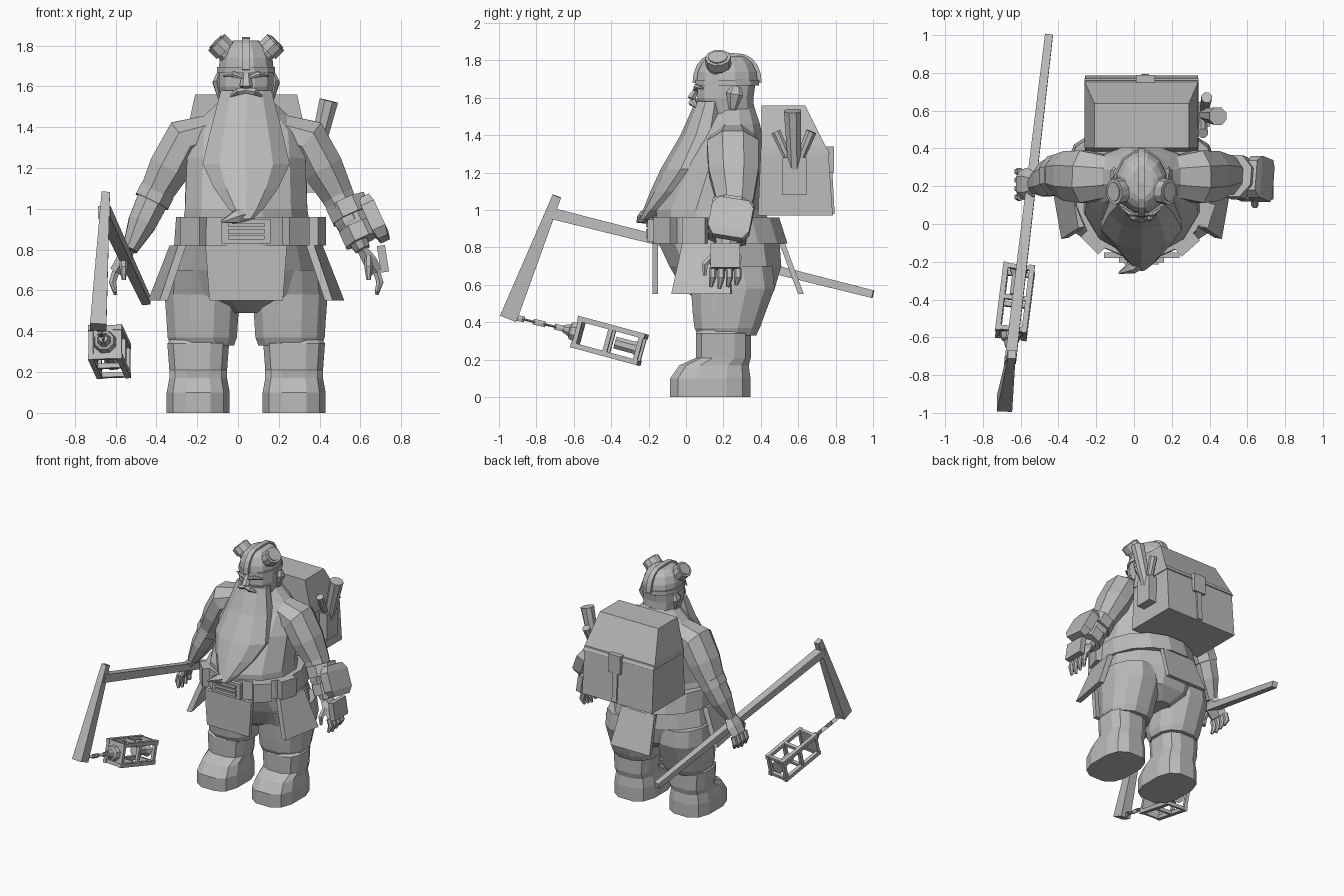
import bpy, bmesh
from math import cos, sin, pi, radians, sqrt, copysign
from mathutils import Vector

default_cube = bpy.data.objects.get("Cube")
if default_cube:
    bpy.data.objects.remove(default_cube)

shade = (.5, .5, .5, 1)
grey = bpy.data.materials.new("plain grey")
grey.use_nodes = True
grey.diffuse_color = shade
grey.node_tree.nodes["Principled BSDF"].inputs["Base Color"].default_value = shade

AXIS_X = Vector((1, 0, 0))
AXIS_Y = Vector((0, 1, 0))
SIDES = {"left": 1, "right": -1}
figure = []


def skin(name, rings):
    """Bridge point rings of equal size and cap both ends."""
    bm = bmesh.new()
    rows = [[bm.verts.new(point) for point in ring] for ring in rings]
    count = len(rows[0])
    for low, high in zip(rows, rows[1:]):
        for i in range(count):
            j = (i + 1) % count
            bm.faces.new((low[i], low[j], high[j], high[i]))
    bm.faces.new(rows[0])
    bm.faces.new(rows[-1])
    bmesh.ops.recalc_face_normals(bm, faces=bm.faces)
    mesh = bpy.data.meshes.new(name)
    bm.to_mesh(mesh)
    bm.free()
    mesh.materials.append(grey)
    obj = bpy.data.objects.new(name, mesh)
    bpy.context.collection.objects.link(obj)
    figure.append(obj)


def section(count, power=1):
    """Unit outline: a square for four sides, otherwise a boxy circle."""
    scale = sqrt(2) if count == 4 else 1
    angles = [2 * pi * (i + .5) / count for i in range(count)]
    return [[copysign(scale * abs(value) ** power, value) for value in (cos(angle), sin(angle))]
            for angle in angles]


def loft(name, levels, count=12, power=1, x=0):
    """Stack level sections given as height, centre y, half width, half depth."""
    outline = section(count, power)
    skin(name, [[(x + u * wide, y + v * deep, z) for u, v in outline]
                for z, y, wide, deep in levels])


def tube(name, path, radii, count=8, up=AXIS_Y, flat=1, side=1):
    """Sections along a path; flat stretches each section towards up."""
    path = [Vector((side * x, y, z)) for x, y, z in path]
    rings = []
    for i, centre in enumerate(path):
        heading = (path[min(i + 1, len(path) - 1)] - path[max(i - 1, 0)]).normalized()
        tall = (up - heading * heading.dot(up)).normalized()
        wide = heading.cross(tall)
        radius = radii[min(i, len(radii) - 1)]
        rings.append([centre + (wide * u + tall * v * flat) * radius for u, v in section(count)])
    skin(name, rings)


def panel(name, angle, width, high, low, thick=.03, radius=.33, flare=0, spread=1):
    """Plate facing outward around the waist."""
    out = Vector((cos(radians(angle)), sin(radians(angle)), 0))
    half = Vector((-out.y, out.x, 0)) * width / 2
    rings = []
    for z, reach, grow in ((high, radius, 1), (low, radius + flare, spread)):
        inner = Vector((0, .16, z)) + out * reach
        outer = inner + out * thick
        edge = half * grow
        rings.append([inner - edge, inner + edge, outer + edge, outer - edge])
    skin(name, rings)


# Torso, hips and belt
BELT_TOP, BELT_LOW, HEM = .96, .82, .55
loft("torso", [(BELT_LOW, .17, .34, .33), (1, .13, .31, .3), (1.25, .19, .3, .23),
               (1.38, .24, .29, .18), (1.46, .25, .21, .15), (1.55, .25, .11, .12)])
loft("hips", [(.49, .25, .1, .15), (.57, .23, .36, .25), (.7, .21, .38, .31), (.85, .17, .34, .34)])
loft("belt", [(BELT_LOW, .18, .36, .37), (BELT_TOP, .16, .35, .345)], count=16)
panel("buckle", -90, .24, BELT_TOP - .01, BELT_LOW + .01, radius=.335)
for height in (.86, .89, .92):
    panel("buckle_bar", -90, .18, height + .01, height - .01, radius=.345)
for angle in (-48, -18, 225):
    panel("belt_pouch", angle, .13, BELT_TOP, BELT_LOW, thick=.06)

# Hanging skirt panels
panel("front_apron", -90, .4, BELT_LOW, HEM, radius=.31, spread=.9)
panel("back_flap", 90, .28, BELT_LOW, HEM, radius=.34, flare=.1, spread=1.2)
for angle in (-10, 190):
    panel("side_flap", angle, .24, BELT_LOW, HEM, radius=.32, thick=.04, flare=.1, spread=1.35)

# Trousers and boots
for label, side in SIDES.items():
    loft(label + "_trouser", [(.33, .22, .16, .16), (.37, .22, .175, .18), (.45, .23, .18, .2),
                              (.58, .25, .19, .23), (.7, .22, .18, .25)], power=.85, x=.215 * side)
    loft(label + "_boot", [(0, .13, .158, .22), (.1, .13, .158, .22), (.17, .15, .145, .19),
                           (.21, .2, .145, .15), (.34, .2, .155, .15), (.37, .2, .13, .13)],
         power=.7, x=.235 * side)

# Arms and hands share one set of joints
collar = Vector((.14, .25, 1.39))
shoulder = Vector((.3, .25, 1.34))
elbow = Vector((.45, .26, 1.06))
wrist = Vector((.57, .21, .8))
knuckles = Vector((.64, .21, .69))
for label, side in SIDES.items():
    tube(label + "_arm", [collar, shoulder, shoulder.lerp(elbow, .5), elbow, elbow.lerp(wrist, .5), wrist],
         [.085, .115, .11, .085, .075, .04], flat=1.3, side=side)
    tube(label + "_palm", [wrist, wrist.lerp(knuckles, .5), knuckles], [.03, .04, .035],
         count=6, flat=2.2, side=side)
    for i in range(4):
        root = knuckles + AXIS_Y * .045 * (i - 1.5)
        middle = root + Vector((.015, 0, -.05))
        tip = root - Vector((0, .01, .11 - .01 * abs(i - 1)))
        tube(label + "_finger", [root, middle, tip], [.02, .02, .01], count=6, side=side)
    thumb_root = wrist - Vector((-.03, .06, .04))
    thumb_joint = thumb_root - AXIS_Y * .05 - Vector((0, 0, .05))
    tube(label + "_thumb", [thumb_root, thumb_joint, thumb_joint - Vector((0, 0, .06))],
         [.02, .02, .01], count=6, up=AXIS_X, side=side)

# Sleeve cuff on the right, armour on the left forearm and hand
tube("right_cuff", [elbow.lerp(shoulder, .1), elbow.lerp(wrist, .1)], [.095], flat=1.2, side=-1)
guard_top, guard_end = [joint + AXIS_X * .025 for joint in (elbow, wrist)]
tube("left_bracer", [guard_top.lerp(guard_end, .1), guard_top.lerp(guard_end, .8)], [.095, .08], flat=1.1)
for start, radius in ((.1, .11), (.55, .1)):
    band = [guard_top.lerp(guard_end, start + shift) for shift in (0, .28)]
    tube("left_bracer_band", band, [radius], flat=1.1)
outward = AXIS_X * .13
top, base = elbow.lerp(wrist, .03) + outward, elbow.lerp(wrist, .8) + outward
tube("left_arm_plate", [top, top.lerp(base, .2), top.lerp(base, .8), base],
     [.025, .035, .035, .025], count=4, flat=3.2)
plate_top = wrist + Vector((.09, 0, .02))
tube("left_hand_plate", [plate_top, knuckles + AXIS_X * .04], [.02], count=4, flat=4)

# Head and face
loft("head", [(1.42, .23, .1, .12), (1.5, .23, .12, .14), (1.6, .21, .138, .155), (1.7, .22, .138, .16)],
     power=.9)
tube("nose", [(0, .07, 1.67), (0, .03, 1.6), (0, .06, 1.58)], [.015, .025, .012],
     count=6, up=AXIS_X, flat=1.3)
for label, side in SIDES.items():
    tube(label + "_ear", [(.13, .25, 1.54), (.145, .26, 1.62), (.135, .27, 1.66)], [.01, .022, .012],
         count=6, flat=2.1, side=side)
    tube(label + "_brow", [(.01, .05, 1.64), (.06, .055, 1.66), (.11, .09, 1.65)], [.01, .015, .005],
         count=6, side=side)
    tube(label + "_moustache", [(0, .04, 1.58), (.04, .035, 1.575), (.08, .06, 1.55)], [.015, .02, .005],
         count=6, flat=1.2, side=side)
    # Helmet lamps point up and outward
    socket, aim = Vector((.05, .18, 1.72)), Vector((.1, -.01, .1))
    for part, start, end, radius in (("_lamp", 0, .7, .05), ("_lamp_rim", .55, .95, .06), ("_lens", .9, 1, .045)):
        tube(label + part, [socket + aim * start, socket + aim * end], [radius],
             count=10, flat=1.15, side=side)

# Beard
loft("beard", [(1.58, .13, .13, .08), (1.4, .09, .18, .12), (1.22, .02, .225, .155),
               (1.1, -.07, .165, .12), (1, -.17, .09, .06), (.95, -.22, .035, .03)], count=10)
tube("beard_tip", [(.02, -.18, .98), (-.05, -.23, .96), (-.12, -.26, .935)], [.04, .035, .005], count=6)

# Helmet dome, band and ridge follow one curve
BRIM = 1.68


def dome(angle, reach):
    return copysign(reach * abs(cos(angle)) ** .6, cos(angle)), BRIM + .15 * sin(angle)


loft("helmet", [(dome(angle, 1)[1], .22, dome(angle, .14)[0], dome(angle, .17)[0])
                for angle in (0, .4, .8, 1.1, 1.3)])
loft("helmet_band", [(BRIM + shift, .22, .147, .176) for shift in (-.015, .015)])
ridge = [dome(pi * i / 10, .173) for i in range(11)]
tube("helmet_ridge", [(0, .22 - y, z) for y, z in ridge], [.012], count=4, up=AXIS_X, flat=1.6)

# Backpack with lid, latch, side pocket and tools
loft("backpack", [(.97, .585, .3, .2), (1.33, .58, .295, .18)], count=4)
loft("backpack_lid", [(1.3, .585, .302, .185), (1.34, .575, .298, .172), (1.56, .52, .25, .117)], count=4)
loft("pack_strap", [(.98, .785, .02, .01), (1.28, .768, .02, .01)], count=4, x=.02)
loft("pack_latch", [(height, .77, .05, .02) for height in (1.2, 1.34)], count=4, x=.02)
loft("side_pocket", [(height, .58, .038, .065) for height in (1.08, 1.28)], count=4, x=.325)
pocket = Vector((.325, .58, 1.2))
for name, lean, radius in (("large_tool", (.08, -.01, .33), .05), ("front_tool", (0, -.1, .22), .028),
                           ("rear_tool", (.02, .09, .22), .03)):
    tube(name, [pocket, pocket + Vector(lean)], [radius * .7, radius])

# The figure stands a little to its left of centre
for obj in figure:
    obj.location.x = .04

# Lantern pole held in the right hand, with its hanger
tube("pole", [(-.45, 1, .55), (-.655, -.73, .985)], [.021, .03], count=4, up=AXIS_X)
tube("pole_hanger", [(-.648, -.69, 1.075), (-.685, -.95, .42)], [.024, .047], count=4, up=AXIS_X, flat=.85)

# Lantern cage in its own tilted frame
centre = Vector((-.63, -.41, .3))
along = Vector((.12, .96, -.26)).normalized()
across = (AXIS_X - along * along.x).normalized()
rise = across.cross(along)
LENGTH, WIDTH, HEIGHT = .17, .07, .073


def spot(u, v=0, w=0):
    return centre + along * LENGTH * u + across * WIDTH * v + rise * HEIGHT * w


for k in (-1, 1):
    for m in (-1, 1):
        tube("lantern_rail", [spot(-1.1, k, m), spot(1.1, k, m)], [.014], count=4, up=rise)
    for u in (-1, 0, 1):
        tube("lantern_crossbar", [spot(u, -1, k), spot(u, 1, k)], [.012], count=4, up=rise)
        tube("lantern_upright", [spot(u, k, -1), spot(u, k, 1)], [.012], count=4, up=along)
tube("lantern_base", [spot(-1.05), spot(-.95)], [WIDTH], count=4, up=across)
tube("lantern_cap", [spot(-1), spot(-1.25), spot(-1.3), spot(-1.5)], [.06, .05, .035, .022], up=across)
tube("lantern_candle", [spot(.2), spot(.8), spot(1)], [.035, .035, .05], up=across)

# Chain from the hanger to the lantern
start, end = Vector((-.685, -.93, .43)), spot(-1.45)
for i in range(5):
    link = [start.lerp(end, (i + shift) / 5) for shift in (0, 1.15)]
    radius, flat = ((.018, .4), (.007, 2.8))[i % 2]
    tube("chain_link", link, [radius], count=6, up=AXIS_X, flat=flat)
